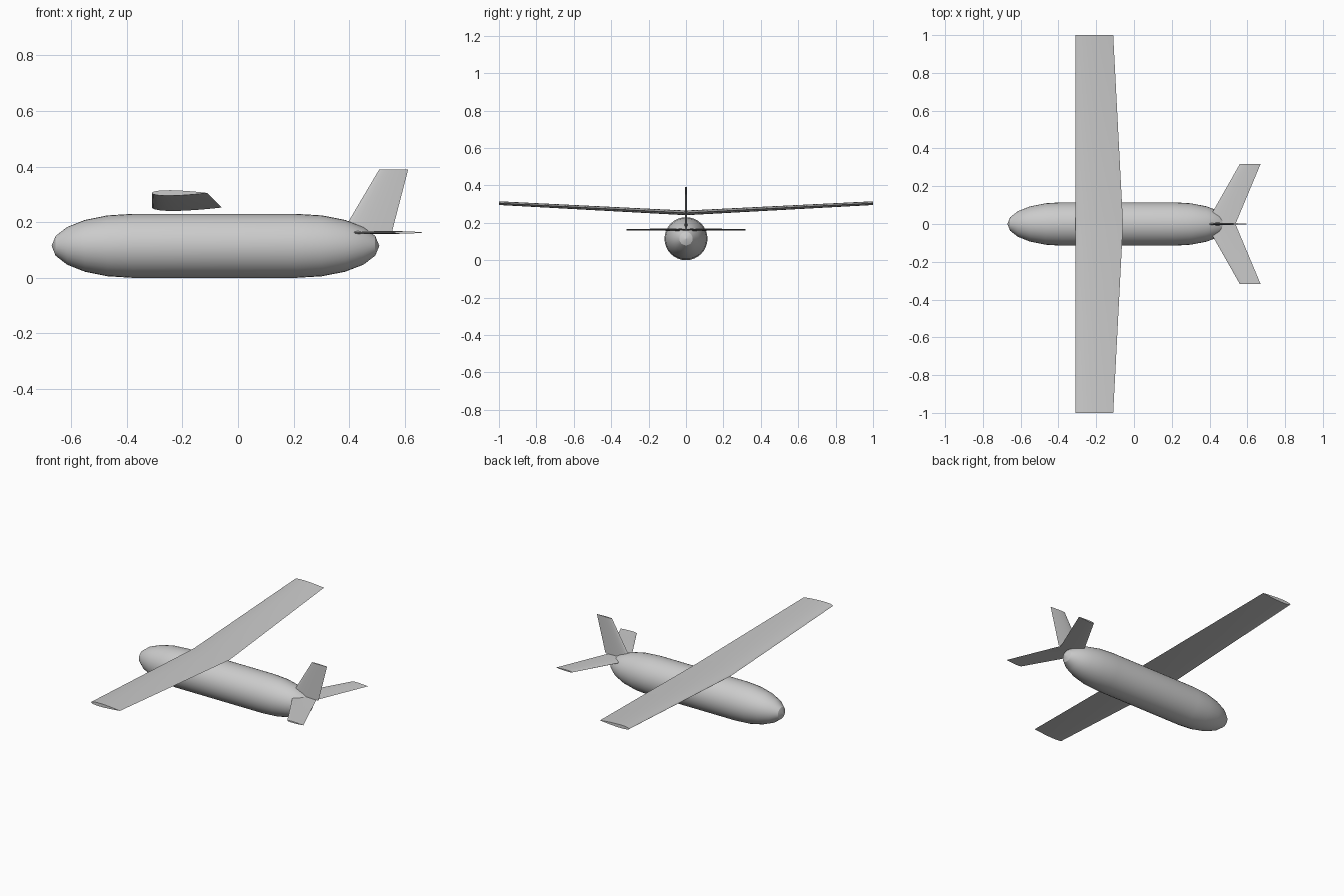
import bpy, bmesh, math
from mathutils import Vector

cube = bpy.data.objects.get("Cube")
if cube:
    bpy.data.objects.remove(cube, do_unlink=True)

# Single grey paint
grey = bpy.data.materials.new("light_grey")
grey.use_nodes = True
COLOUR = (0.6, 0.6, 0.6, 1)
grey.diffuse_color = COLOUR
grey.node_tree.nodes["Principled BSDF"].inputs["Base Color"].default_value = COLOUR


def loft(name, sections):
    """Skin equal-sized closed sections and cap both ends."""
    bm = bmesh.new()
    rings = [[bm.verts.new(p) for p in s] for s in sections]
    for a, b in zip(rings, rings[1:]):
        n = len(a)
        for i in range(n):
            j = (i + 1) % n
            bm.faces.new((a[i], a[j], b[j], b[i]))
    bm.faces.new(rings[0])
    bm.faces.new(rings[-1])
    bmesh.ops.remove_doubles(bm, verts=bm.verts, dist=1e-5)
    bmesh.ops.recalc_face_normals(bm, faces=bm.faces)
    mesh = bpy.data.meshes.new(name)
    bm.to_mesh(mesh)
    bm.free()
    obj = bpy.data.objects.new(name, mesh)
    bpy.context.collection.objects.link(obj)
    mesh.materials.append(grey)
    bpy.ops.object.select_all(action='DESELECT')
    obj.select_set(True)
    bpy.context.view_layer.objects.active = obj
    bpy.ops.object.shade_smooth_by_angle(angle=math.radians(30))
    return obj


def airfoil(front, back, centre, thick_dir, ratio, steps=10):
    """Symmetric airfoil section with its chord along x."""
    chord = back - front

    def half(t):
        return 5 * ratio * chord * (0.2969 * math.sqrt(t) - 0.126 * t
                                    - 0.3516 * t**2 + 0.2843 * t**3 - 0.1036 * t**4)

    ts = [(1 - math.cos(math.pi * i / steps)) / 2 for i in range(steps + 1)]
    path = [(t, 1) for t in ts] + [(t, -1) for t in ts[-2:0:-1]]
    return [Vector((front + t * chord, *centre)) + Vector(thick_dir) * side * half(t)
            for t, side in path]


# Fuselage: a tube with elliptical nose and tail
RADIUS, SIDES, STEPS = 0.115, 32, 5
quarter = [math.pi / 2 * i / STEPS for i in range(STEPS + 1)]
profile = [(-0.38 - 0.29 * math.cos(a), RADIUS * math.sin(a)) for a in quarter]
profile += [(0.21 + 0.298 * math.cos(a), RADIUS * math.sin(a)) for a in reversed(quarter)]


def ring(x, r):
    r = max(r, 0.0005)
    return [(x, r * math.sin(2 * math.pi * i / SIDES),
             RADIUS + r * math.cos(2 * math.pi * i / SIDES)) for i in range(SIDES)]


loft("fuselage", [ring(x, r) for x, r in profile])

# Main wing with dihedral, straight leading edge and tapered trailing edge
UP = (0, 0, 1)
wing_tips = [airfoil(-0.31, -0.11, (y, 0.305), UP, 0.1) for y in (-1, 1)]
wing_root = airfoil(-0.31, -0.058, (0, 0.253), UP, 0.1)
loft("wing", [wing_tips[0], wing_root, wing_tips[1]])

# Swept tailplane
tail_tips = [airfoil(0.56, 0.67, (y, 0.163), UP, 0.08) for y in (-0.317, 0.317)]
tail_root = airfoil(0.38, 0.537, (0, 0.163), UP, 0.08)
loft("tailplane", [tail_tips[0], tail_root, tail_tips[1]])

# Swept vertical fin
SIDE = (0, 1, 0)
loft("fin", [airfoil(0.374, 0.553, (0, 0.163), SIDE, 0.08),
             airfoil(0.508, 0.612, (0, 0.39), SIDE, 0.08)])
